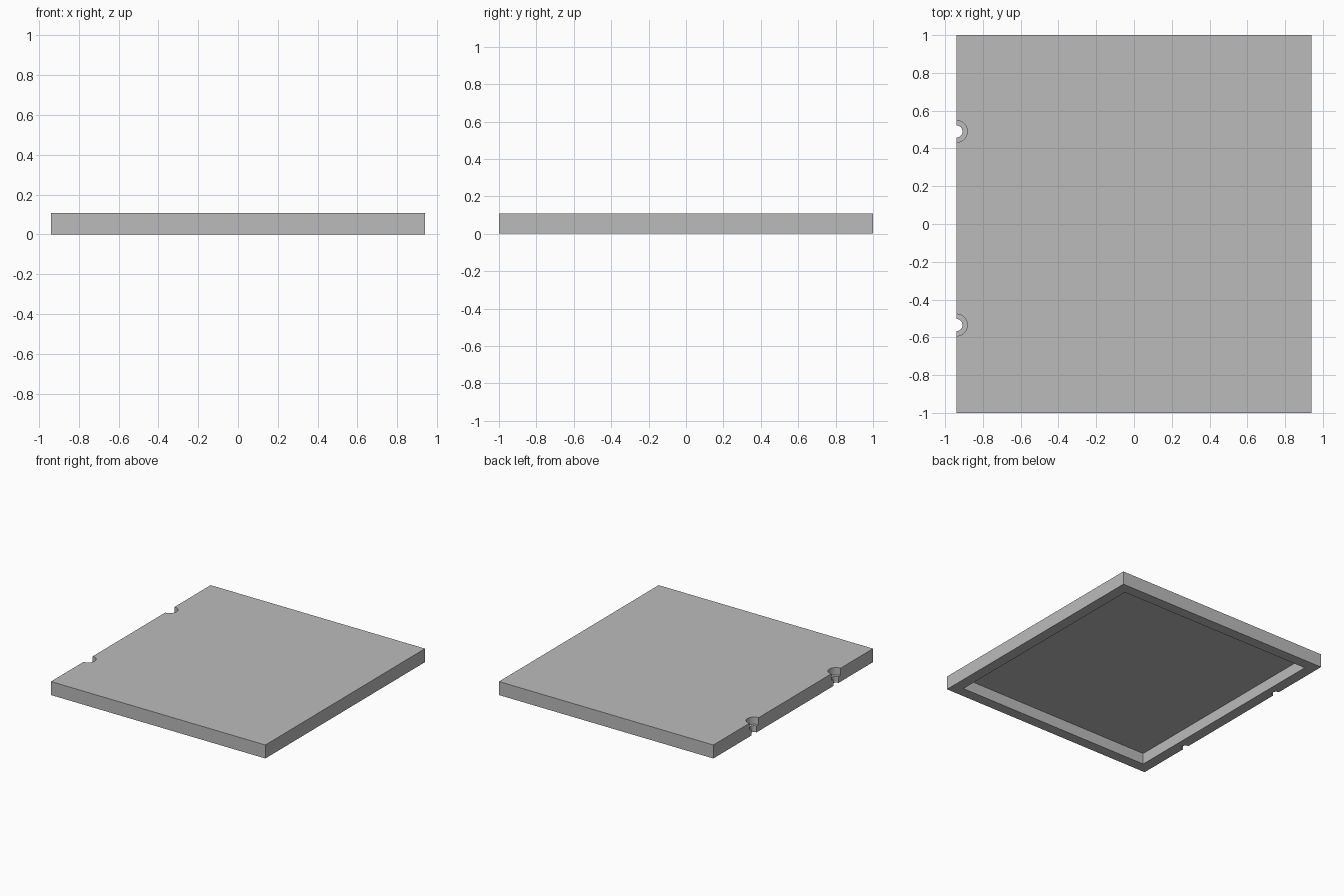
import bpy
import math

cube = bpy.data.objects.get("Cube")
if cube:
    bpy.data.objects.remove(cube, do_unlink=True)

WIDTH, LENGTH, HEIGHT = 1.88, 2.0, 0.107
RIM = 0.085          # width of the frame under the panel
SKIN = 0.019         # thickness of the top sheet
STEP_Z = 0.05        # seat of the screw holes

grey = bpy.data.materials.new("plain_grey")
grey.use_nodes = True
grey.diffuse_color = (0.5, 0.5, 0.5, 1)
grey.node_tree.nodes["Principled BSDF"].inputs["Base Color"].default_value = (0.5, 0.5, 0.5, 1)


def box(name, size, z_low, z_high):
    bpy.ops.mesh.primitive_cube_add(size=1, location=(0, 0, (z_low + z_high) / 2))
    ob = bpy.context.object
    ob.name = name
    ob.scale = (size[0], size[1], z_high - z_low)
    bpy.ops.object.transform_apply(location=True, rotation=False, scale=True)
    ob.data.materials.append(grey)
    return ob


def cylinder(name, radius, x, y, z_low, z_high):
    bpy.ops.mesh.primitive_cylinder_add(
        vertices=48, radius=radius, depth=z_high - z_low,
        location=(x, y, (z_low + z_high) / 2))
    ob = bpy.context.object
    ob.name = name
    ob.data.materials.append(grey)
    return ob


def cut(target, cutter):
    mod = target.modifiers.new(cutter.name, 'BOOLEAN')
    mod.operation = 'DIFFERENCE'
    mod.solver = 'EXACT'
    mod.object = cutter
    bpy.context.view_layer.objects.active = target
    bpy.ops.object.modifier_apply(modifier=mod.name)
    bpy.data.objects.remove(cutter, do_unlink=True)


# Panel with a hollow underside
panel = box("panel", (WIDTH, LENGTH), 0, HEIGHT)
cut(panel, box("underside_recess", (WIDTH - 2 * RIM, LENGTH - 2 * RIM), -0.1, HEIGHT - SKIN))

# Stepped half-round screw notches on one edge
for y in (0.49, -0.535):
    cut(panel, cylinder("screw_shaft_cutter", 0.032, -WIDTH / 2, y, -0.1, HEIGHT + 0.1))
    cut(panel, cylinder("screw_head_cutter", 0.058, -WIDTH / 2, y, STEP_Z, HEIGHT + 0.1))

# Smooth the notch walls and keep the edges sharp
bpy.ops.object.select_all(action='DESELECT')
panel.select_set(True)
bpy.context.view_layer.objects.active = panel
bpy.ops.object.shade_smooth_by_angle(angle=math.radians(30))
